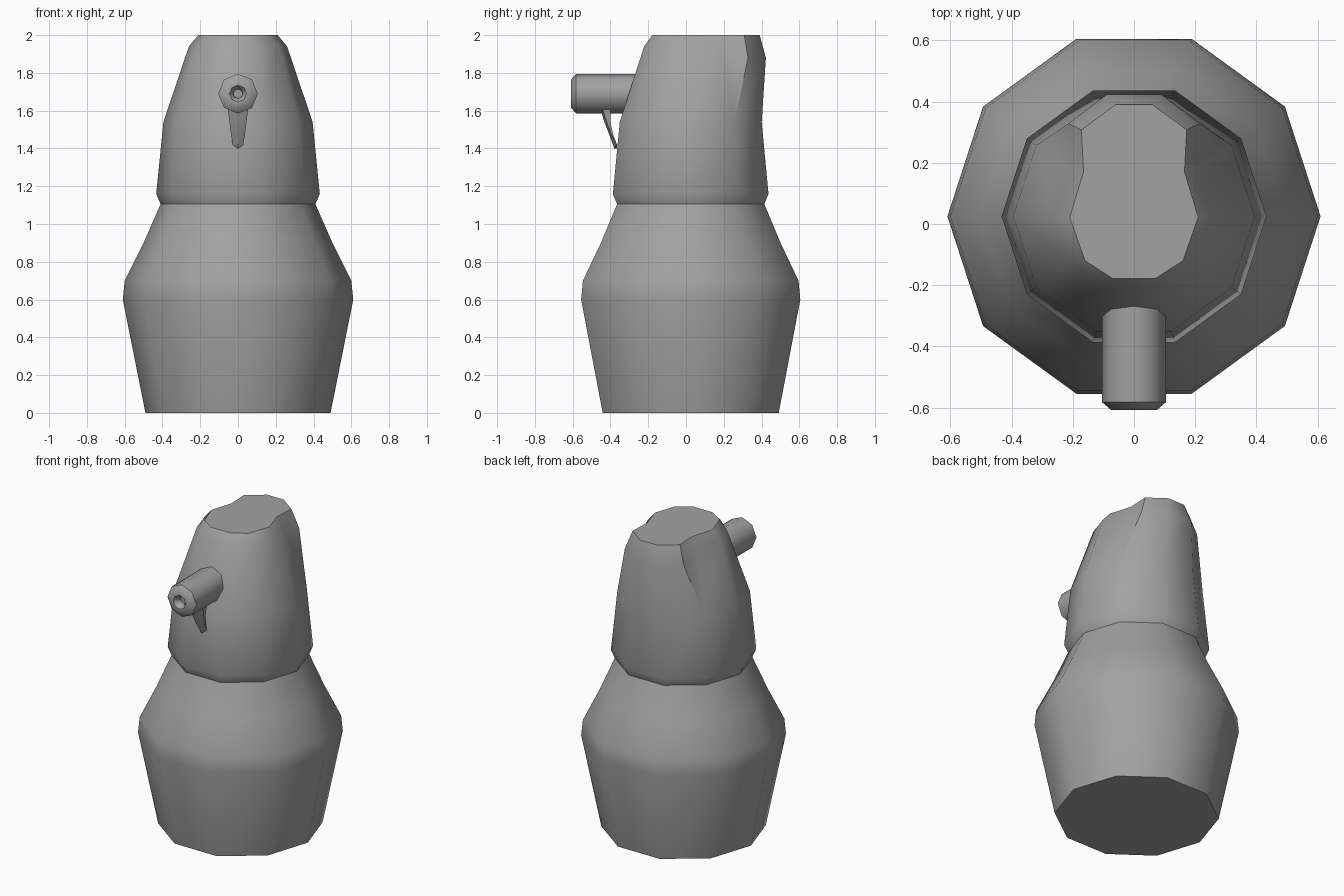
import bpy, bmesh
from math import cos, sin, radians

if "Cube" in bpy.data.objects:
    bpy.data.objects.remove(bpy.data.objects["Cube"])

grey = bpy.data.materials.new("plain grey")
grey.use_nodes = True
colour = (0.36, 0.36, 0.36, 1)
grey.diffuse_color = colour
grey.node_tree.nodes["Principled BSDF"].inputs["Base Color"].default_value = colour

CENTRE_Y = 0.025


def loft(name, rings, angle):
    """Skin a list of equally long rings, cap both ends and smooth shallow edges."""
    bm = bmesh.new()
    loops = [[bm.verts.new(p) for p in ring] for ring in rings]
    n = len(loops[0])
    for low, high in zip(loops, loops[1:]):
        for i in range(n):
            j = (i + 1) % n
            bm.faces.new((low[i], low[j], high[j], high[i]))
    bm.faces.new(loops[0][::-1])
    bm.faces.new(loops[-1])
    bmesh.ops.remove_doubles(bm, verts=bm.verts, dist=0.0005)
    bmesh.ops.recalc_face_normals(bm, faces=bm.faces)
    mesh = bpy.data.meshes.new(name)
    bm.to_mesh(mesh)
    bm.free()
    mesh.materials.append(grey)
    obj = bpy.data.objects.new(name, mesh)
    bpy.context.collection.objects.link(obj)
    bpy.ops.object.select_all(action='DESELECT')
    obj.select_set(True)
    bpy.context.view_layer.objects.active = obj
    bpy.ops.object.shade_smooth_by_angle(angle=radians(angle))
    return obj


def decagon(r, z, steps=range(10)):
    return [(r * cos(radians(36 * i)), CENTRE_Y + r * sin(radians(36 * i)), z)
            for i in steps]


def mirrored(half):
    """Complete a ring whose right half runs from front to back."""
    return half + [(-x, y, z) for x, y, z in reversed(half)]


# Bottle body
body_profile = [(0.49, 0), (0.61, 0.6), (0.60, 0.7), (0.50, 0.9), (0.41, 1.105)]
loft("bottle_body", [decagon(r, z) for r, z in body_profile], 38)

# Spray head: the back corner of the decagon splits in two towards the top
head_steps = [-2, -1, 0, 1, 1, 2, 3, 4, 4, 5, 6, 7]
head_profile = [(0.41, 1.105), (0.433, 1.16), (0.395, 1.54)]
head_rings = [decagon(r, z, head_steps) for r, z in head_profile]
head_rings.append(mirrored([
    (0.095, -0.222, 1.94), (0.215, -0.12, 1.94), (0.26, 0.022, 1.94),
    (0.205, 0.175, 1.94), (0.215, 0.328, 1.88), (0.09, 0.423, 1.88)]))
head_rings.append(mirrored([
    (0.07, -0.178, 2), (0.16, -0.12, 2), (0.21, 0.022, 2),
    (0.165, 0.17, 2), (0.172, 0.308, 2), (0.06, 0.39, 2)]))
loft("spray_head", head_rings, 38)


# Nozzle barrel with a chamfered rim and a small recessed hole
def octagon(r, y):
    return [(r * cos(radians(45 * i)), y, 1.69 + r * sin(radians(45 * i)))
            for i in range(8)]


nozzle_profile = [(0.105, -0.1), (0.105, -0.582), (0.075, -0.608),
                  (0.045, -0.608), (0.025, -0.585), (0.025, -0.56)]
loft("nozzle", [octagon(r, y) for r, y in nozzle_profile], 46)

# Trigger: half width, front y, back y, height, tip drop
trigger_sections = [(0.056, -0.46, -0.40, 1.63, 0), (0.045, -0.432, -0.40, 1.54, 0),
                    (0.036, -0.405, -0.385, 1.47, 0), (0.028, -0.38, -0.365, 1.42, 0.02)]
loft("trigger", [[(-w, front + 0.012, z), (0, front, z - drop), (w, front + 0.012, z),
                  (w, back, z), (0, back, z - drop), (-w, back, z)]
                 for w, front, back, z, drop in trigger_sections], 38)
